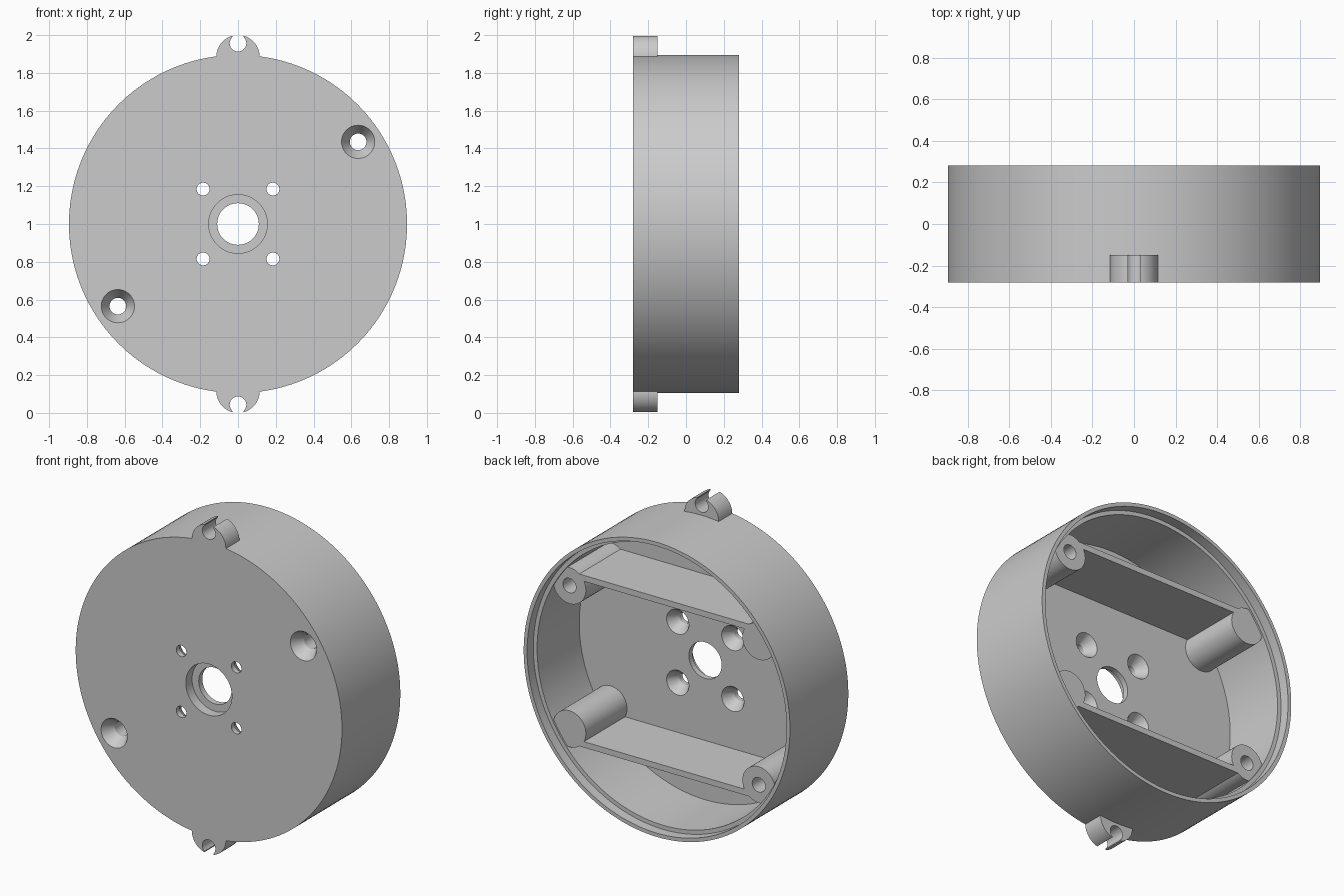
import bpy, bmesh
from math import pi, sin, cos
from mathutils import Vector

cube = bpy.data.objects.get("Cube")
if cube:
    bpy.data.objects.remove(cube, do_unlink=True)

grey = bpy.data.materials.new("plain_grey")
grey.use_nodes = True
grey.diffuse_color = (0.6, 0.6, 0.6, 1)
grey.node_tree.nodes["Principled BSDF"].inputs["Base Color"].default_value = (0.6, 0.6, 0.6, 1)

FRONT, FLOOR, POST_END, LEDGE, BACK = -0.28, -0.185, 0.21, 0.22, 0.28
MID = 1.0  # height of the main axis


def finish(name, bm):
    bmesh.ops.remove_doubles(bm, verts=bm.verts, dist=1e-5)
    bmesh.ops.recalc_face_normals(bm, faces=bm.faces)
    mesh = bpy.data.meshes.new(name)
    bm.to_mesh(mesh)
    bm.free()
    mesh.materials.append(grey)
    obj = bpy.data.objects.new(name, mesh)
    bpy.context.collection.objects.link(obj)
    return obj


def lathe(name, profile, x=0, z=MID, steps=48, closed=False):
    """Turn a (radius, y) profile around an axis parallel to y."""
    bm = bmesh.new()
    verts = [bm.verts.new((x + r, y, z)) for r, y in profile]
    pairs = list(zip(verts, verts[1:]))
    if closed:
        pairs.append((verts[-1], verts[0]))
    edges = [bm.edges.new(p) for p in pairs]
    bmesh.ops.spin(bm, geom=verts + edges, cent=(x, 0, z), axis=(0, 1, 0),
                   angle=2 * pi, steps=steps, use_duplicate=False)
    return finish(name, bm)


def rod(name, r, y0, y1, x, z, steps=48):
    return lathe(name, [(0, y0), (r, y0), (r, y1), (0, y1)], x, z, steps)


def prism(name, outline, y0, y1):
    """Extrude an (x, z) outline along y."""
    bm = bmesh.new()
    face = bm.faces.new([bm.verts.new((x, y0, z)) for x, z in outline])
    new = bmesh.ops.extrude_face_region(bm, geom=[face])["geom"]
    bmesh.ops.translate(bm, vec=Vector((0, y1 - y0, 0)),
                        verts=[v for v in new if isinstance(v, bmesh.types.BMVert)])
    return finish(name, bm)


def block(name, x, z0, z1, y0, y1):
    return prism(name, [(-x, z0), (x, z0), (x, z1), (-x, z1)], y0, y1)


def cut(obj, cutters):
    bpy.context.view_layer.objects.active = obj
    for c in cutters:
        c.hide_render = True
        mod = obj.modifiers.new("cut", 'BOOLEAN')
        mod.operation, mod.solver, mod.object = 'DIFFERENCE', 'EXACT', c
        bpy.ops.object.modifier_apply(modifier=mod.name)
        bpy.data.objects.remove(c, do_unlink=True)


parts = []

# Round housing: counterbored centre hole, floor, wall and stepped rim
housing = lathe("housing", [
    (0.11, FLOOR), (0.11, -0.22), (0.155, -0.22), (0.155, FRONT),
    (0.895, FRONT), (0.895, BACK), (0.872, BACK), (0.872, LEDGE),
    (0.847, LEDGE), (0.847, FLOOR)], steps=160, closed=True)
parts.append(housing)

# Four small holes, flared on the inside
cutters = []
for sx in (-1, 1):
    for sz in (-1, 1):
        cutters.append(lathe("flared_cutter", [
            (0, -0.4), (0.034, -0.4), (0.034, -0.25), (0.075, FLOOR),
            (0.075, -0.1), (0, -0.1)], sx * 0.185, MID + sz * 0.185, 32))

# Two countersunk screw holes on a diagonal
PX, PZ = 0.636, 0.435
for s in (-1, 1):
    cutters.append(lathe("countersink_cutter", [
        (0, -0.4), (0.088, -0.4), (0.088, FRONT), (0.044, -0.21),
        (0.044, 0), (0, 0)], s * PX, MID + s * PZ))
cut(housing, cutters)

# Inner posts: the screw pair is bored through, the other pair is solid
for sx in (-1, 1):
    for sz in (-1, 1):
        x, z = sx * PX, MID + sz * PZ
        if sx == sz:
            post = lathe("screw_post", [(0.044, FLOOR - 0.01), (0.11, FLOOR - 0.01),
                                        (0.11, POST_END), (0.044, POST_END)],
                         x, z, closed=True)
        else:
            post = rod("solid_post", 0.11, FLOOR - 0.01, POST_END, x, z)
        parts.append(post)

for s, side in ((1, "upper"), (-1, "lower")):
    # Rib joining each pair of posts
    mid = MID + s * 0.505
    parts.append(block(side + "_rib", 0.6, mid - 0.018, mid + 0.018,
                       FLOOR - 0.01, POST_END))

    # Rounded outer tab with an open keyhole notch
    arc = [(0.115 * cos(i * pi / 32), MID + s * (0.885 + 0.115 * sin(i * pi / 32)))
           for i in range(33)]
    base = MID + s * 0.87
    tab = prism(side + "_tab", arc + [(-0.115, base), (0.115, base)], FRONT, -0.15)
    hole_z = MID + s * 0.957
    cut(tab, [rod("notch_cutter", 0.044, -0.4, 0, 0, hole_z),
              block("slot_cutter", 0.03, min(hole_z, hole_z + s * 0.2),
                    max(hole_z, hole_z + s * 0.2), -0.4, 0)])
    parts.append(tab)

# Smooth curved walls, keep edges crisp
bpy.ops.object.select_all(action='DESELECT')
for p in parts:
    p.select_set(True)
bpy.context.view_layer.objects.active = housing
bpy.ops.object.shade_smooth_by_angle(angle=pi / 6)
